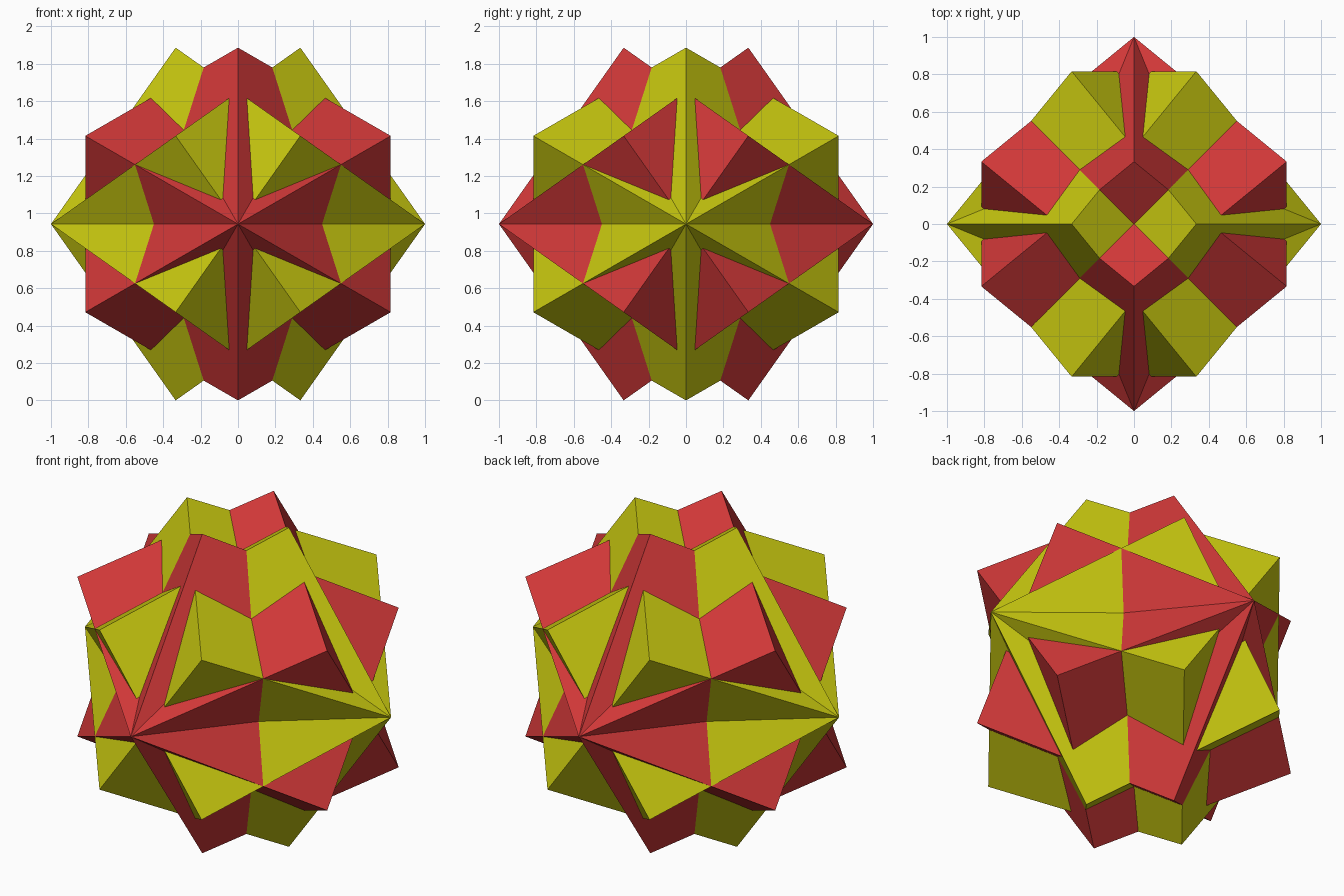
import bpy
import math
from mathutils import Matrix, Vector

if "Cube" in bpy.data.objects:
    bpy.data.objects.remove(bpy.data.objects["Cube"])

Z = Vector((0, 0, 1))
CENTRE_HEIGHT = math.sqrt(8) / 3      # lowest corners touch the floor
EDGE = 2 / math.sqrt(3)               # cube with a body diagonal of 2


def make_material(name, colour):
    mat = bpy.data.materials.new(name)
    mat.diffuse_color = (*colour, 1)
    mat.use_nodes = True
    mat.node_tree.nodes["Principled BSDF"].inputs["Base Color"].default_value = mat.diffuse_color
    return mat


def diagonal_cube(name, axis, twist, mat):
    """Cube whose body diagonal lies along axis, turned about it by twist."""
    side = axis.cross(Z)
    normals = []
    for k in range(3):
        a = twist + k * math.tau / 3
        radial = Z * math.cos(a) + side * math.sin(a)
        normals.append(axis / math.sqrt(3) + radial * math.sqrt(2 / 3))
    turn = Matrix(normals).transposed().to_4x4()
    bpy.ops.mesh.primitive_cube_add(size=EDGE)
    cube = bpy.context.object
    cube.name = name
    cube.data.transform(Matrix.Translation((0, 0, CENTRE_HEIGHT)) @ turn)
    cube.data.materials.append(mat)


red = make_material("red", (0.64, 0.04, 0.04))
yellow = make_material("yellow", (0.58, 0.58, 0.005))

# Two cubes share each horizontal diagonal, one turned 60 degrees from the other
for colour, axis, mat in (("red", Vector((0, 1, 0)), red),
                          ("yellow", Vector((1, 0, 0)), yellow)):
    diagonal_cube(colour + "_cube", axis, 0, mat)
    diagonal_cube(colour + "_twisted_cube", axis, math.pi / 3, mat)
